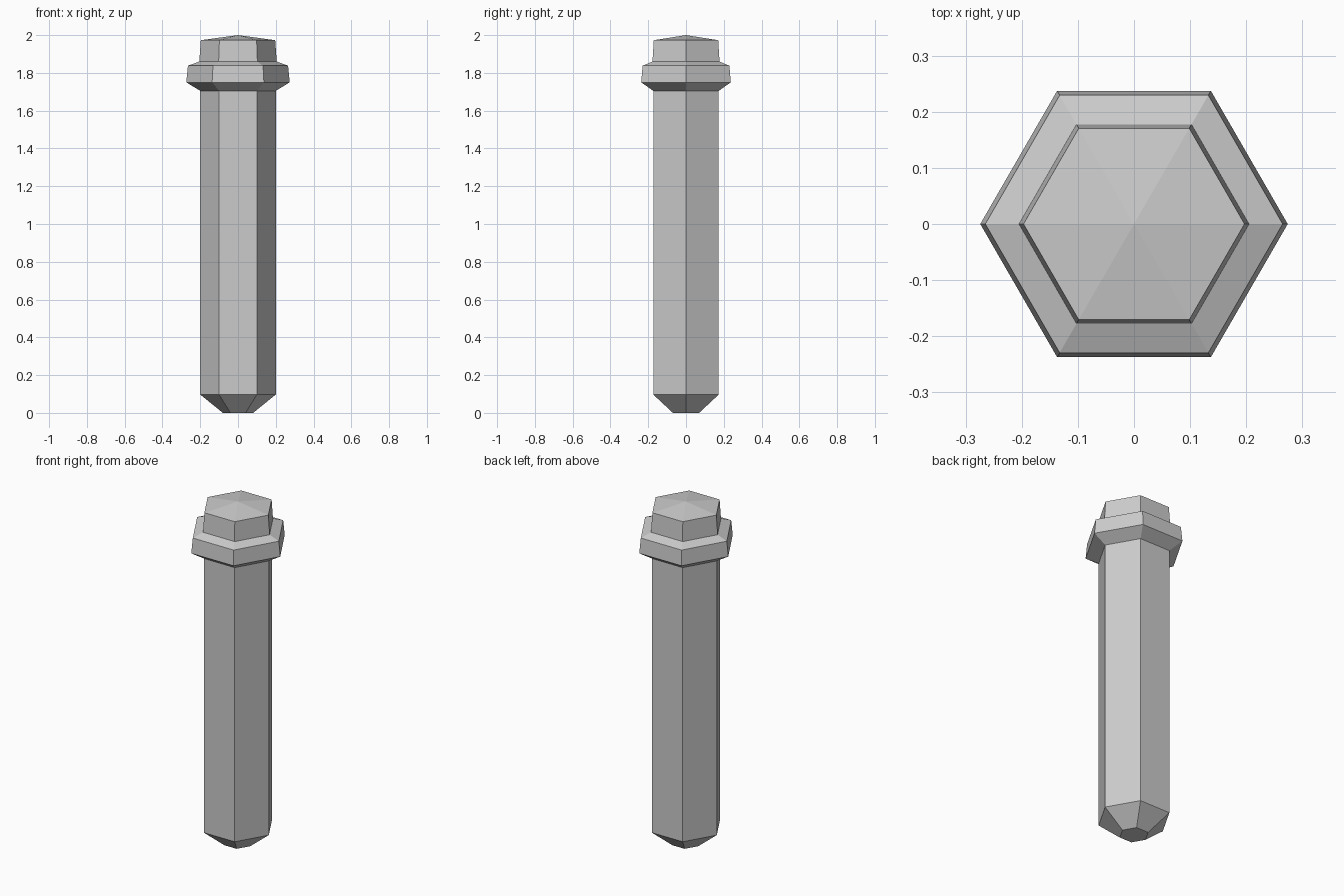
import bpy
import bmesh
from math import cos, sin, pi

SIDES = 6

if "Cube" in bpy.data.objects:
    bpy.data.objects.remove(bpy.data.objects["Cube"], do_unlink=True)

grey = bpy.data.materials.new("plain grey")
grey.use_nodes = True
colour = (0.6, 0.6, 0.6, 1)
grey.diffuse_color = colour
grey.node_tree.nodes["Principled BSDF"].inputs["Base Color"].default_value = colour


def hex_part(name, profile, close_bottom=False, tip=None):
    """Stack hexagonal rings from (radius, height) pairs, with optional floor and pointed top."""
    bm = bmesh.new()
    rings = [[bm.verts.new((r * cos(2 * pi * i / SIDES), r * sin(2 * pi * i / SIDES), z))
              for i in range(SIDES)] for r, z in profile]
    for low, high in zip(rings, rings[1:]):
        for i in range(SIDES):
            j = (i + 1) % SIDES
            bm.faces.new((low[i], low[j], high[j], high[i]))
    if close_bottom:
        bm.faces.new(rings[0][::-1])
    if tip is not None:
        apex = bm.verts.new((0, 0, tip))
        for i in range(SIDES):
            bm.faces.new((rings[-1][i], rings[-1][(i + 1) % SIDES], apex))
    mesh = bpy.data.meshes.new(name)
    bm.to_mesh(mesh)
    bm.free()
    mesh.materials.append(grey)
    obj = bpy.data.objects.new(name, mesh)
    bpy.context.collection.objects.link(obj)
    return obj


# Long shaft with a tapered, flat-ended foot
hex_part("shaft", [(0.08, 0), (0.2, 0.097), (0.2, 1.705)], close_bottom=True)

# Flared collar
hex_part("collar", [(0.2, 1.705), (0.274, 1.75), (0.265, 1.838), (0.205, 1.86)])

# Head with a shallow pyramid top
hex_part("head", [(0.205, 1.86), (0.197, 1.973)], tip=2.0)
